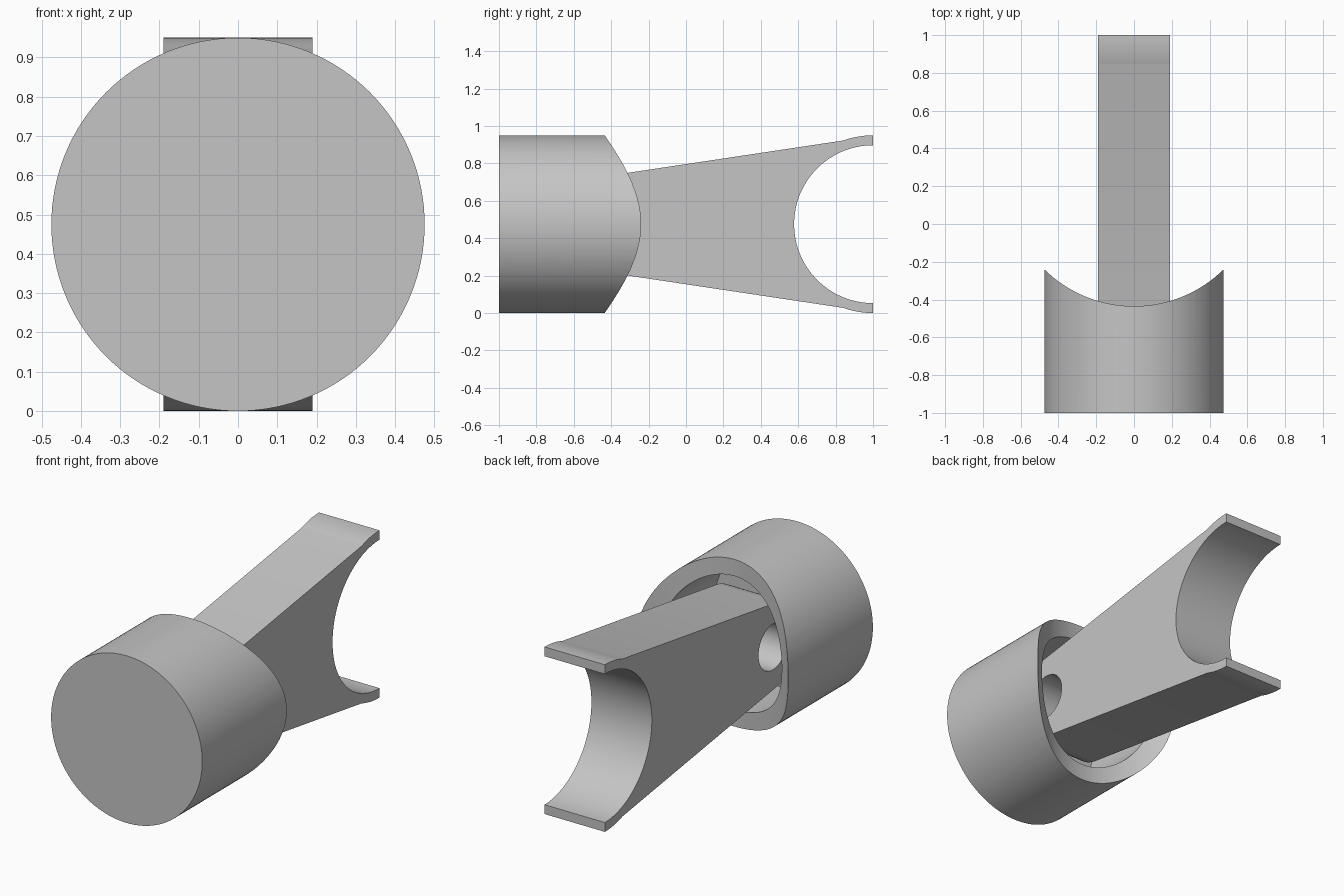
import bpy, bmesh, math
from mathutils import Matrix

if "Cube" in bpy.data.objects:
    bpy.data.objects.remove(bpy.data.objects["Cube"], do_unlink=True)

MID = 0.475          # height of the shared axis
RADIUS = 0.475       # cup and fork outer radius
HALF_WIDTH = 0.19    # half thickness of the rod
PIN_Y, PIN_R, EYE_R = -0.51, 0.13, 0.242

grey = bpy.data.materials.new("plain grey")
grey.use_nodes = True
colour = (0.56, 0.56, 0.56, 1)
grey.diffuse_color = colour
grey.node_tree.nodes["Principled BSDF"].inputs["Base Color"].default_value = colour


def make_object(name, bm):
    bmesh.ops.recalc_face_normals(bm, faces=bm.faces)
    mesh = bpy.data.meshes.new(name)
    bm.to_mesh(mesh)
    bm.free()
    mesh.materials.append(grey)
    obj = bpy.data.objects.new(name, mesh)
    bpy.context.collection.objects.link(obj)
    return obj


def cylinder(name, radius, length, centre, axis):
    turn = {"X": Matrix.Rotation(math.pi / 2, 4, "Y"),
            "Y": Matrix.Rotation(math.pi / 2, 4, "X"),
            "Z": Matrix.Identity(4)}[axis]
    bm = bmesh.new()
    bmesh.ops.create_cone(bm, cap_ends=True, segments=128, radius1=radius,
                          radius2=radius, depth=length,
                          matrix=Matrix.Translation(centre) @ turn)
    return make_object(name, bm)


def activate(obj):
    bpy.ops.object.select_all(action="DESELECT")
    obj.select_set(True)
    bpy.context.view_layer.objects.active = obj


def cut(obj, cutter):
    cutter.hide_render = True
    activate(obj)
    mod = obj.modifiers.new("cut", "BOOLEAN")
    mod.operation = "DIFFERENCE"
    mod.solver = "EXACT"
    mod.object = cutter
    bpy.ops.object.modifier_apply(modifier=mod.name)
    bpy.data.objects.remove(cutter, do_unlink=True)


def arc(cy, radius, start, end, steps):
    angles = [math.radians(start + (end - start) * i / steps) for i in range(steps + 1)]
    return [(cy + radius * math.cos(a), MID + radius * math.sin(a)) for a in angles]


# Hollow cup with a saddle-shaped open rim
cup = cylinder("piston_cup", RADIUS, 1.0, (0, -0.5, MID), "Y")
cut(cup, cylinder("bore_cutter", 0.38, 1.0, (0, -0.3, MID), "Y"))
cut(cup, cylinder("saddle_cutter", 0.676, 2.0, (0, 0.241, MID), "Z"))

# Tapered rod: rounded small end, outer fork arcs at the big end
outline = (arc(1.0, RADIUS, 90, 109.7, 12)
           + arc(PIN_Y, EYE_R, 98.5, 261.5, 56)
           + arc(1.0, RADIUS, 250.3, 270, 12))
bm = bmesh.new()
side = bm.faces.new([bm.verts.new((-HALF_WIDTH, y, z)) for y, z in outline])
extruded = bmesh.ops.extrude_face_region(bm, geom=[side])
bmesh.ops.translate(bm, vec=(2 * HALF_WIDTH, 0, 0),
                    verts=[v for v in extruded["geom"] if isinstance(v, bmesh.types.BMVert)])
rod = make_object("connecting_rod", bm)

# Half-round big end and pin hole
cut(rod, cylinder("big_end_cutter", 0.422, 1.0, (0, 1.0, MID), "X"))
cut(rod, cylinder("pin_hole_cutter", PIN_R, 1.0, (0, PIN_Y, MID), "X"))

for part in (cup, rod):
    activate(part)
    bpy.ops.object.shade_smooth_by_angle(angle=math.radians(25))
